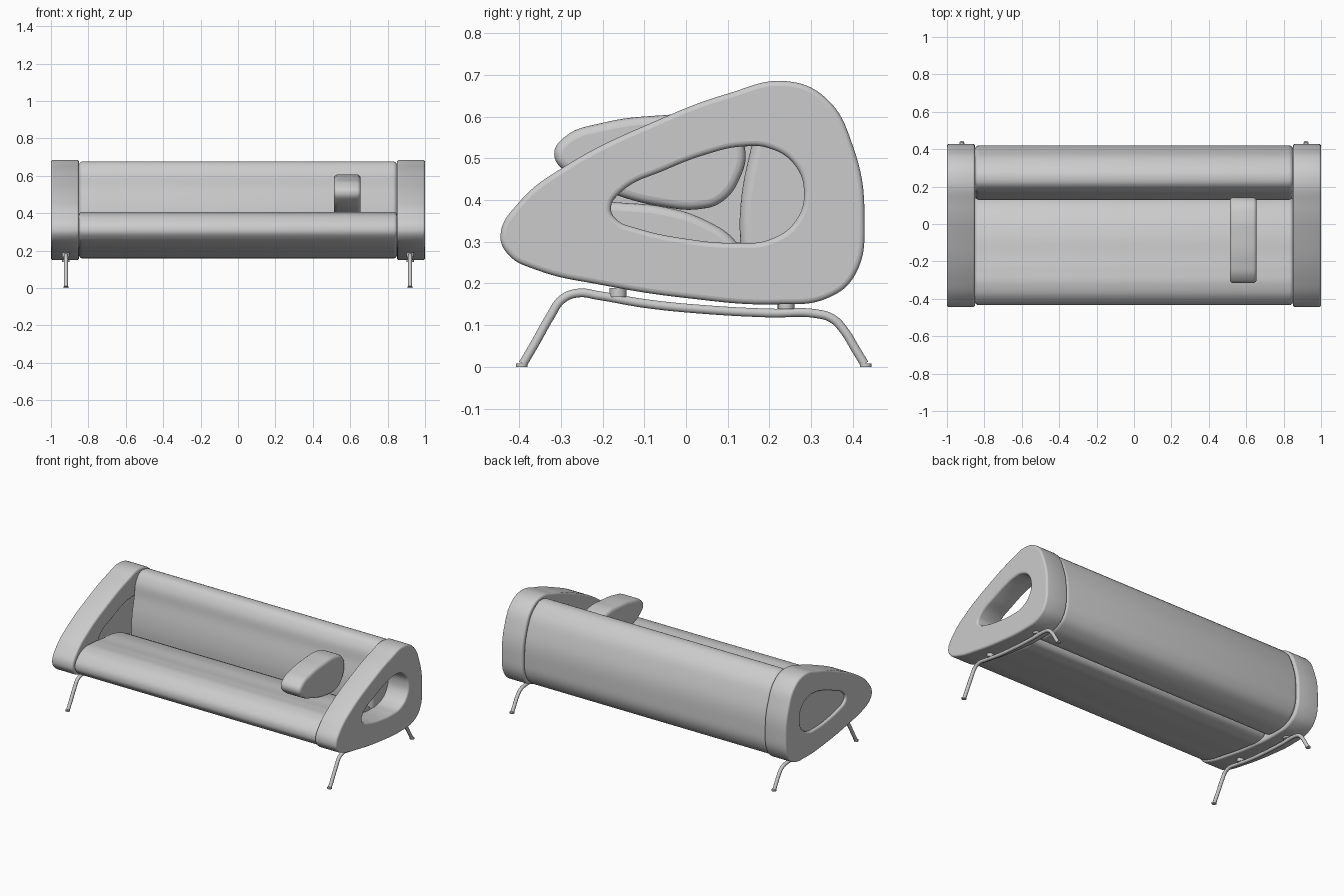
import bpy
from math import pi


def auto_spline(curve, pts, cyclic):
    sp = curve.splines.new('BEZIER')
    sp.bezier_points.add(len(pts) - 1)
    for bp, p in zip(sp.bezier_points, pts):
        bp.co = p if len(p) == 3 else (p[0], p[1], 0)
        bp.handle_left_type = bp.handle_right_type = 'AUTO'
    sp.use_cyclic_u = cyclic
    sp.resolution_u = 8


def to_mesh(ob, angle=0.7):
    bpy.ops.object.select_all(action='DESELECT')
    ob.select_set(True)
    bpy.context.view_layer.objects.active = ob
    if ob.type == 'CURVE':
        bpy.ops.object.convert(target='MESH')
    bpy.ops.object.shade_smooth_by_angle(angle=angle)
    return bpy.context.object


def slab(name, outlines, x0, x1, bevel):
    """Rounded-edge slab: (y, z) outlines extruded from x0 to x1."""
    cu = bpy.data.curves.new(name, 'CURVE')
    cu.dimensions = '2D'
    cu.fill_mode = 'BOTH'
    for o in outlines:
        auto_spline(cu, o, True)
    cu.bevel_depth = bevel
    cu.bevel_resolution = 3
    cu.offset = -bevel
    cu.extrude = (x1 - x0) / 2 - bevel
    ob = bpy.data.objects.new(name, cu)
    bpy.context.collection.objects.link(ob)
    ob.rotation_euler = (pi / 2, 0, pi / 2)
    ob.location.x = (x0 + x1) / 2
    return to_mesh(ob)


def tube(name, pts, radius):
    cu = bpy.data.curves.new(name, 'CURVE')
    cu.dimensions = '3D'
    auto_spline(cu, pts, False)
    cu.bevel_depth = radius
    cu.bevel_resolution = 3
    cu.use_fill_caps = True
    ob = bpy.data.objects.new(name, cu)
    bpy.context.collection.objects.link(ob)
    return to_mesh(ob)


def cylinder(name, loc, r, h):
    bpy.ops.mesh.primitive_cylinder_add(vertices=20, radius=r, depth=h, location=loc)
    ob = bpy.context.object
    ob.name = name
    return to_mesh(ob)


side = [(-0.445, 0.315), (-0.40, 0.395), (-0.30, 0.475), (-0.06, 0.595), (0.10, 0.655),
        (0.24, 0.685), (0.335, 0.645), (0.40, 0.53), (0.428, 0.36), (0.405, 0.22),
        (0.34, 0.165), (0.22, 0.15), (0.0, 0.165), (-0.20, 0.196), (-0.36, 0.233),
        (-0.425, 0.268)]
hole = [(-0.18, 0.38), (-0.155, 0.42), (-0.05, 0.472), (0.05, 0.51), (0.13, 0.528),
        (0.20, 0.524), (0.26, 0.485), (0.283, 0.42), (0.263, 0.35), (0.20, 0.305),
        (0.12, 0.297), (0.0, 0.307), (-0.12, 0.333), (-0.165, 0.352)]
seat = [(-0.433, 0.31), (-0.40, 0.37), (-0.33, 0.403), (-0.25, 0.404), (-0.17, 0.395),
        (-0.05, 0.383), (0.05, 0.35), (0.12, 0.30), (0.148, 0.24), (0.135, 0.18),
        (0.08, 0.163), (0.0, 0.170), (-0.20, 0.203), (-0.36, 0.24), (-0.41, 0.268)]
back = [(0.130, 0.30), (0.132, 0.40), (0.157, 0.53), (0.185, 0.64), (0.235, 0.677),
        (0.325, 0.642), (0.392, 0.53), (0.42, 0.36), (0.398, 0.225), (0.335, 0.172),
        (0.24, 0.157), (0.17, 0.170), (0.14, 0.22)]
pillow = [(-0.316, 0.51), (-0.29, 0.552), (-0.20, 0.585), (-0.06, 0.603), (0.04, 0.603),
          (0.115, 0.575), (0.142, 0.52), (0.128, 0.45), (0.085, 0.395), (0.03, 0.378),
          (-0.05, 0.383), (-0.17, 0.413), (-0.285, 0.465)]

# End panels: right one open, left one closed by a recessed infill
slab("right_end_panel", [side, hole], 0.85, 1.0, 0.012)
slab("left_end_panel", [side, hole], -1.0, -0.85, 0.012)
slab("left_panel_infill", [hole], -0.985, -0.865, 0.002)

# Cushions
slab("seat_cushion", [seat], -0.852, 0.852, 0.02)
slab("back_cushion", [back], -0.852, 0.852, 0.025)
slab("arm_pillow", [pillow], 0.512, 0.656, 0.02)

# Bent tube legs with feet and mounting spacers
path = [(-0.391, 0.007), (-0.36, 0.060), (-0.325, 0.122), (-0.297, 0.162), (-0.258, 0.177),
        (-0.21, 0.171), (-0.10, 0.152), (0.05, 0.137), (0.20, 0.129), (0.315, 0.127),
        (0.352, 0.115), (0.382, 0.083), (0.405, 0.045), (0.428, 0.007)]
for label, x in (("left", -0.92), ("right", 0.92)):
    tube(label + "_leg_tube", [(x, y, z) for y, z in path], 0.011)
    cylinder(label + "_front_foot", (x, -0.394, 0.004), 0.014, 0.008)
    cylinder(label + "_back_foot", (x, 0.431, 0.004), 0.014, 0.008)
    cylinder(label + "_front_spacer", (x, -0.163, 0.178), 0.02, 0.022)
    cylinder(label + "_back_spacer", (x, 0.24, 0.147), 0.02, 0.016)
